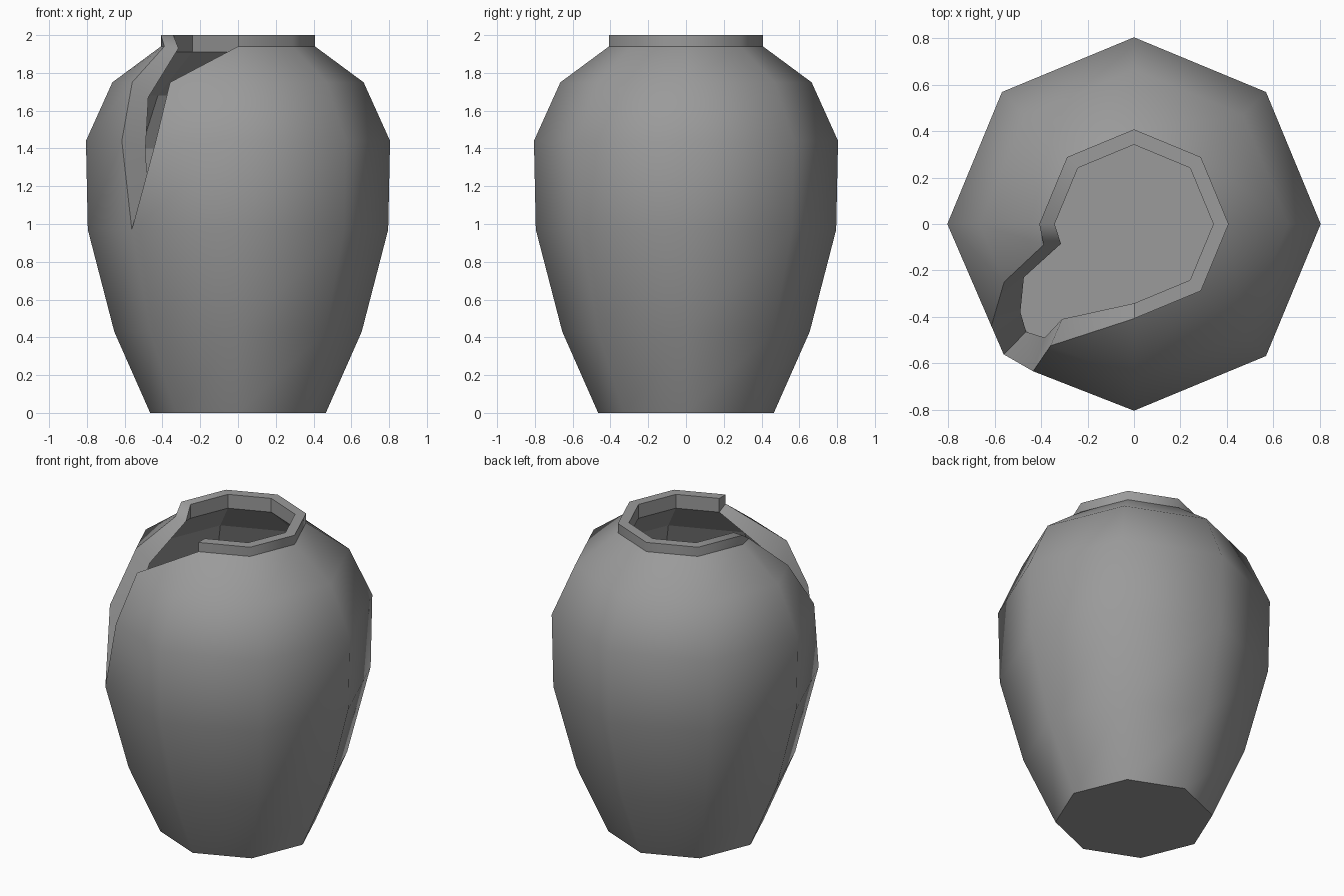
import bpy, bmesh
from math import cos, sin, pi, radians

if "Cube" in bpy.data.objects:
    bpy.data.objects.remove(bpy.data.objects["Cube"])

SIDES = 8
GAP = 5          # corner (225 degrees) where the wall is broken

# Profiles as (radius, height); inner ring i pairs with outer ring i
OUTER = {0: (0.465, 0), 1: (0.655, 0.43), 2: (0.795, 0.97), 3: (0.805, 1.44),
         4: (0.665, 1.75), 5: (0.408, 1.94), 6: (0.408, 2.0)}
INNER = {2: (0.715, 1.0), 3: (0.725, 1.40), 4: (0.60, 1.68),
         5: (0.342, 1.91), 6: (0.342, 2.0)}

# Left and right lips of the break, per ring
OUT_LIPS = {3: ((-0.615, -0.44, 1.44), (-0.435, -0.635, 1.44)),
            4: ((-0.56, -0.25, 1.75), (-0.36, -0.525, 1.75)),
            5: ((-0.39, -0.09, 1.94), None)}
IN_LIPS = {2: ((-0.465, -0.465, 1.0),) * 2,
           3: ((-0.49, -0.38, 1.39), (-0.385, -0.49, 1.40)),
           4: ((-0.475, -0.23, 1.67), (-0.31, -0.41, 1.70)),
           5: ((-0.315, -0.085, 1.93), None)}

bm = bmesh.new()


def make_face(verts):
    verts = list(dict.fromkeys(verts))
    if len(verts) > 2:
        bm.faces.new(verts)


def make_shell(profile, lips):
    """Ring walls with the broken corner split; returns a vertex lookup."""
    v = {}
    for i, (r, z) in profile.items():
        for k in range(SIDES):
            if k != GAP:
                a = 2 * pi * k / SIDES
                v[i, k] = bm.verts.new((r * cos(a), r * sin(a), z))
        if i < 3:
            a = 2 * pi * GAP / SIDES
            co = lips[i][0] if i in lips else (r * cos(a), r * sin(a), z)
            v[i, 'L'] = v[i, 'R'] = bm.verts.new(co)
        else:
            left, right = lips.get(i, (None, None))
            v[i, 'L'] = bm.verts.new(left) if left else v[i, GAP - 1]
            v[i, 'R'] = bm.verts.new(right) if right else v[i, GAP + 1]
    for i in profile:
        if i + 1 in profile:
            for k in range(SIDES):
                a = 'R' if k == GAP else k
                b = 'L' if k + 1 == GAP else (k + 1) % SIDES
                make_face([v[i, a], v[i, b], v[i + 1, b], v[i + 1, a]])
    return v


def ring(v, i):
    return [v[i, 'L' if k == GAP else k] for k in range(SIDES)]


# Outer wall with base, inner wall with floor
outer = make_shell(OUTER, OUT_LIPS)
make_face(ring(outer, 0))
inner_start = len(bm.faces)
inner = make_shell(INNER, IN_LIPS)
make_face(ring(inner, 2))
inner_end = len(bm.faces)

# Rim top and broken edge join both walls
path = [(2, 'L'), (3, 'L'), (4, 'L'), (5, 'L'), (6, 4), (6, 3), (6, 2), (6, 1),
        (6, 0), (6, 7), (6, 6), (5, 6), (4, 'R'), (3, 'R')]
for p, q in zip(path, path[1:] + path[:1]):
    make_face([outer[p], outer[q], inner[q], inner[p]])

bmesh.ops.recalc_face_normals(bm, faces=bm.faces)
mesh = bpy.data.meshes.new("broken_pot")
bm.to_mesh(mesh)
bm.free()
pot = bpy.data.objects.new("broken_pot", mesh)
bpy.context.collection.objects.link(pot)

# Dark grey clay
clay = bpy.data.materials.new("clay")
clay.diffuse_color = (0.325, 0.325, 0.325, 1)
clay.use_nodes = True
clay.node_tree.nodes["Principled BSDF"].inputs["Base Color"].default_value = clay.diffuse_color
mesh.materials.append(clay)

# Smooth outside, flat panels inside
bpy.context.view_layer.objects.active = pot
pot.select_set(True)
bpy.ops.object.shade_smooth_by_angle(angle=radians(47))
for i in range(inner_start, inner_end):
    mesh.polygons[i].use_smooth = False
